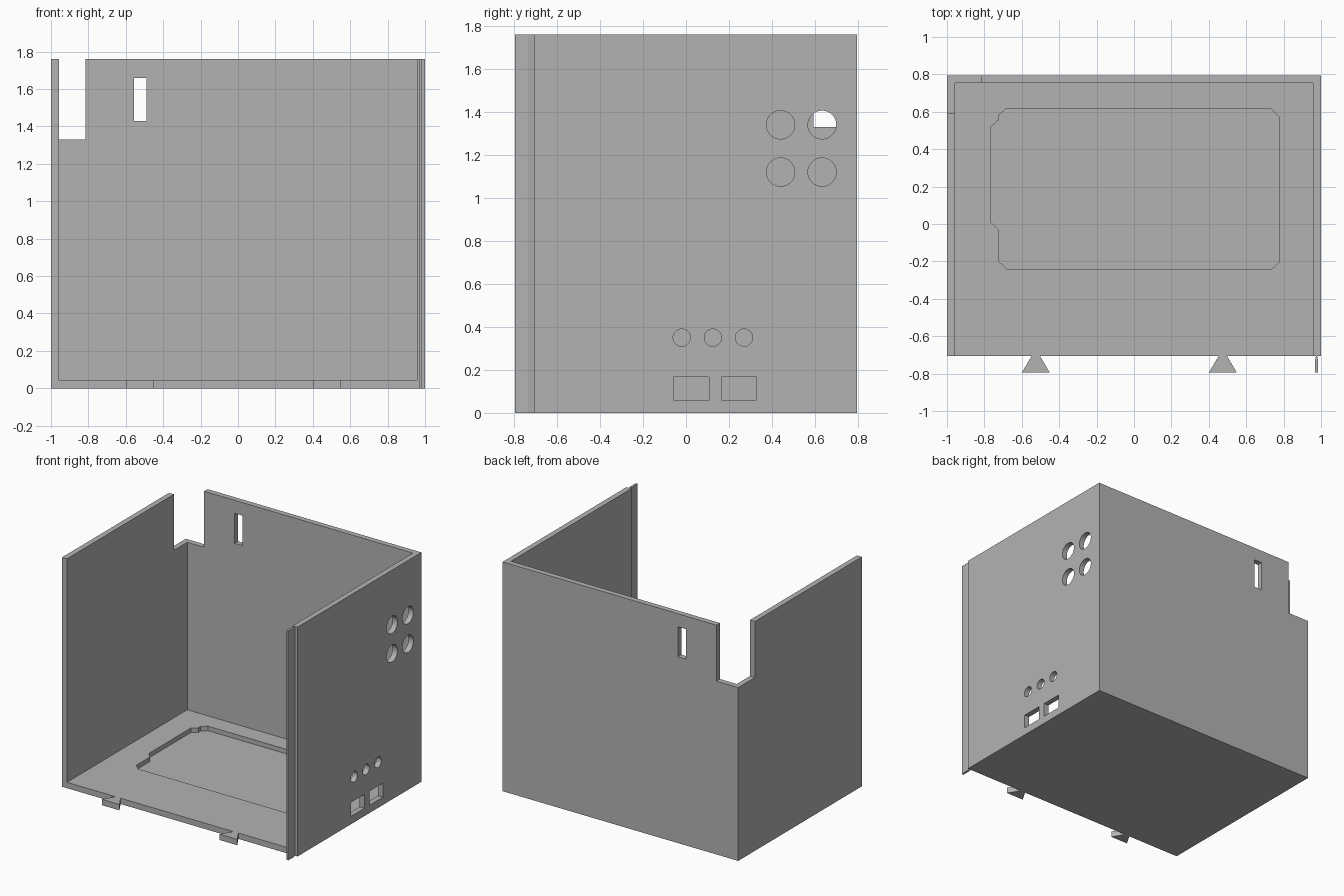
import bpy
import bmesh
from math import cos, sin, pi
from mathutils import Vector

if "Cube" in bpy.data.objects:
    bpy.data.objects.remove(bpy.data.objects["Cube"], do_unlink=True)

grey = bpy.data.materials.new("light grey plastic")
grey.use_nodes = True
colour = (0.45, 0.45, 0.45, 1)
grey.diffuse_color = colour
grey.node_tree.nodes["Principled BSDF"].inputs["Base Color"].default_value = colour

FRONT, BACK, TIP = -0.705, 0.795, -0.795
WALL, FLOOR, HEIGHT = 0.042, 0.045, 1.76


def prism(name, outline, low, high, axis="z"):
    """Extrude a 2D outline along z (outline in x, y) or along x (outline in y, z)."""
    def place(p, h):
        return Vector((p[0], p[1], h)) if axis == "z" else Vector((h, p[0], p[1]))
    bm = bmesh.new()
    base = bm.faces.new([bm.verts.new(place(p, low)) for p in outline])
    top = bmesh.ops.extrude_face_region(bm, geom=[base])["geom"]
    shift = place((0, 0), high - low)
    bmesh.ops.translate(bm, vec=shift, verts=[v for v in top if isinstance(v, bmesh.types.BMVert)])
    bmesh.ops.recalc_face_normals(bm, faces=bm.faces)
    mesh = bpy.data.meshes.new(name)
    bm.to_mesh(mesh)
    bm.free()
    mesh.materials.append(grey)
    obj = bpy.data.objects.new(name, mesh)
    bpy.context.collection.objects.link(obj)
    return obj


def rect(a0, a1, b0, b1):
    return [(a0, b0), (a1, b0), (a1, b1), (a0, b1)]


def circle(a, b, r, n=32):
    return [(a + r * cos(2 * pi * i / n), b + r * sin(2 * pi * i / n)) for i in range(n)]


def cut(target, outline, low, high, axis="z"):
    """Subtract a prism from the target and discard the cutter."""
    cutter = prism("cutter", outline, low, high, axis)
    cutter.hide_render = True
    mod = target.modifiers.new("cut", "BOOLEAN")
    mod.operation = "DIFFERENCE"
    mod.solver = "EXACT"
    mod.object = cutter
    bpy.context.view_layer.objects.active = target
    bpy.ops.object.modifier_apply(modifier=mod.name)
    bpy.data.objects.remove(cutter, do_unlink=True)


# Open box: floor, back wall and two side walls
case = prism("case_shell", rect(-1, 1, FRONT, BACK), 0, HEIGHT)
cut(case, rect(WALL - 1, 1 - WALL, -1, BACK - WALL), FLOOR, 2)

# Corner notch and slot in the back wall
cut(case, rect(-1.1, -0.815, 0.592, 1), 1.33, 2)
cut(case, rect(-0.555, -0.488, 0.7, 1), 1.43, 1.66)

# Round connector holes in the side wall
for y in (0.44, 0.633):
    for z in (1.12, 1.34):
        cut(case, circle(y, z, 0.066), 0.9, 1.1, "x")
for y in (-0.02, 0.125, 0.27):
    cut(case, circle(y, 0.35, 0.04), 0.9, 1.1, "x")

# Rectangular ports below them
for y in (-0.057, 0.165):
    cut(case, rect(y, y + 0.163, 0.06, 0.167), 0.9, 1.1, "x")

# Shallow pocket in the floor
pocket = [(-0.685, 0.615), (0.735, 0.615), (0.775, 0.573), (0.775, -0.205),
          (0.738, -0.24), (-0.68, -0.24), (-0.725, -0.198), (-0.725, -0.03),
          (-0.765, 0.01), (-0.765, 0.52), (-0.725, 0.555), (-0.725, 0.58)]
cut(case, pocket, 0.01, 0.1)

# Dovetail tabs on the front edge of the floor
for side, x in (("right", -0.525), ("left", 0.475)):
    prism(side + "_dovetail_tab",
          [(x - 0.022, FRONT), (x - 0.075, TIP), (x + 0.075, TIP), (x + 0.022, FRONT)], 0, FLOOR)

# Thin joining rib along the front edge of the side wall
prism("front_joining_rib",
      [(0.973, FRONT), (0.967, -0.735), (0.969, TIP), (0.983, TIP), (0.985, -0.735), (0.979, FRONT)],
      0, HEIGHT)
